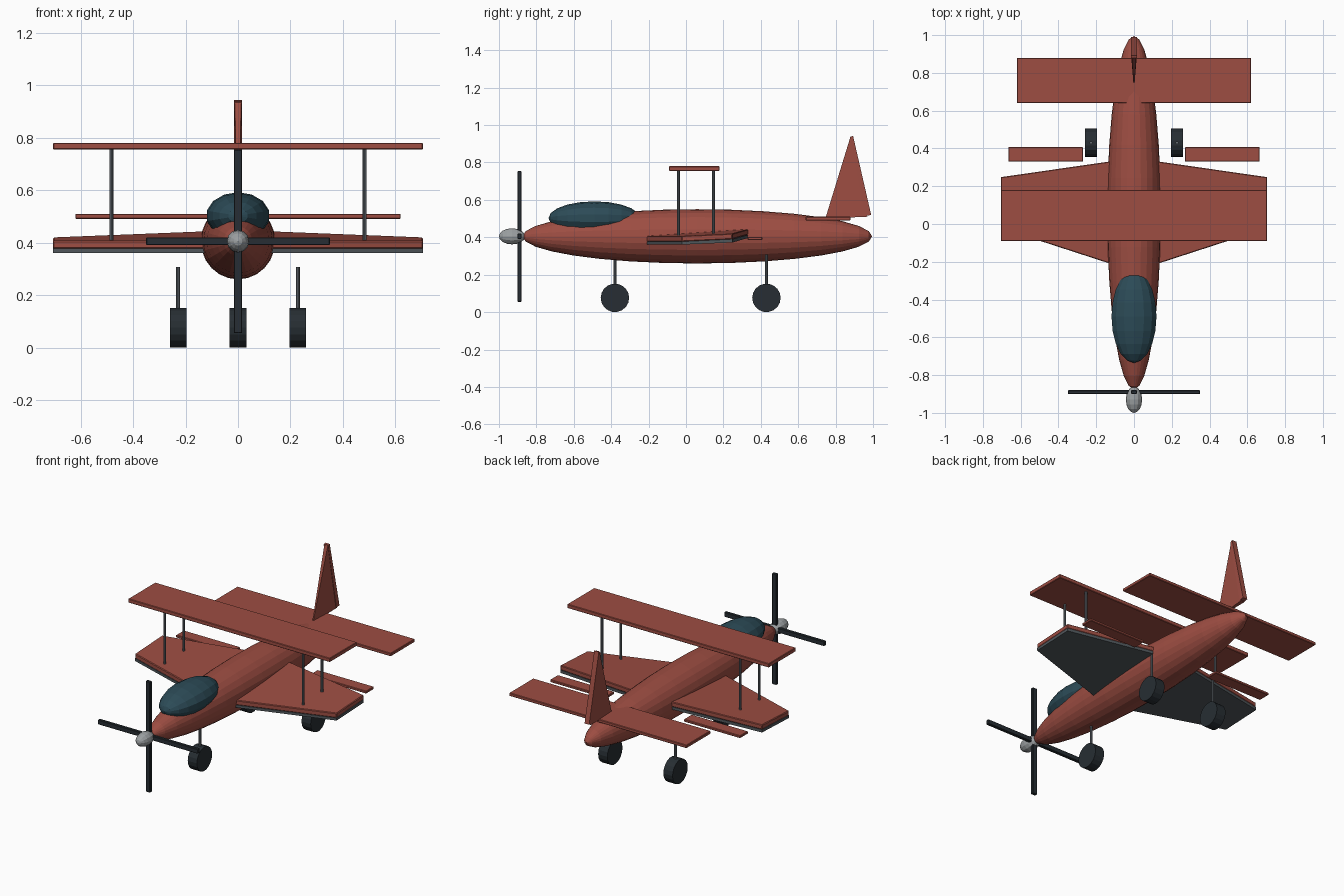
import bpy, bmesh
from math import pi
from mathutils import Matrix, Vector

if "Cube" in bpy.data.objects:
    bpy.data.objects.remove(bpy.data.objects["Cube"])


def material(name, rgb):
    m = bpy.data.materials.new(name)
    m.diffuse_color = (*rgb, 1)
    m.use_nodes = True
    m.node_tree.nodes["Principled BSDF"].inputs["Base Color"].default_value = m.diffuse_color
    return m


RED = material("red_paint", (0.34, 0.075, 0.055))
GLASS = material("dark_glass", (0.025, 0.07, 0.095))
RUBBER = material("black", (0.02, 0.027, 0.033))
STEEL = material("steel", (0.13, 0.15, 0.17))
UNDER = material("underside_grey", (0.08, 0.095, 0.105))
SPIN = material("spinner_grey", (0.33, 0.35, 0.36))


def finish(name, bm, mat, bevel=0):
    bmesh.ops.recalc_face_normals(bm, faces=bm.faces)
    me = bpy.data.meshes.new(name)
    bm.to_mesh(me)
    bm.free()
    ob = bpy.data.objects.new(name, me)
    bpy.context.collection.objects.link(ob)
    me.materials.append(mat)
    if bevel:
        mod = ob.modifiers.new("bevel", 'BEVEL')
        mod.width, mod.segments = bevel, 1
    return ob


def ellipsoid(name, centre, radii, seg, rings, mat):
    # sphere with its poles along y
    bm = bmesh.new()
    bmesh.ops.create_uvsphere(bm, u_segments=seg, v_segments=rings, radius=1)
    bm.transform(Matrix.Translation(centre) @ Matrix.Diagonal((*radii, 1))
                 @ Matrix.Rotation(pi / 2, 4, 'X'))
    return finish(name, bm, mat)


def box(name, lo, hi, mat, bevel=0.003):
    lo, hi = Vector(lo), Vector(hi)
    bm = bmesh.new()
    bmesh.ops.create_cube(bm, size=1)
    bm.transform(Matrix.Translation((lo + hi) / 2) @ Matrix.Diagonal((*(hi - lo), 1)))
    return finish(name, bm, mat, bevel)


def cylinder(name, centre, r, length, mat, seg, axis='Z'):
    bm = bmesh.new()
    bmesh.ops.create_cone(bm, cap_ends=True, segments=seg, radius1=r, radius2=r, depth=length)
    rot = Matrix.Rotation(pi / 2, 4, 'Y') if axis == 'X' else Matrix()
    bm.transform(Matrix.Translation(centre) @ rot)
    return finish(name, bm, mat)


def loft(name, a, b, mat, bevel=0):
    # closed solid between two matching outlines
    bm = bmesh.new()
    va, vb = [[bm.verts.new(p) for p in ring] for ring in (a, b)]
    bm.faces.new(va)
    bm.faces.new(vb)
    n = len(va)
    for i in range(n):
        j = (i + 1) % n
        bm.faces.new((va[i], va[j], vb[j], vb[i]))
    return finish(name, bm, mat, bevel)


# body, canopy and propeller
ellipsoid("fuselage", (0, 0.06, 0.405), (0.142, 0.935, 0.145), 24, 16, RED)
ellipsoid("canopy", (0, -0.49, 0.502), (0.122, 0.245, 0.09), 14, 10, GLASS)
ellipsoid("spinner", (0, -0.93, 0.405), (0.043, 0.07, 0.043), 12, 8, SPIN)
box("propeller_vertical", (-0.016, -0.90, 0.055), (0.016, -0.88, 0.755), RUBBER)
box("propeller_horizontal", (-0.35, -0.90, 0.39), (0.35, -0.88, 0.42), RUBBER)

# upper wing and tailplane
box("upper_wing", (-0.705, -0.09, 0.755), (0.705, 0.18, 0.78), RED)
box("tailplane", (-0.62, 0.64, 0.49), (0.62, 0.88, 0.51), RED)

# fin wedge with the rudder bar along its rear edge
fin = lambda s: [(s * 0.003, 0.745, 0.50), (s * 0.013, 0.97, 0.51),
                 (s * 0.015, 0.89, 0.94), (s * 0.012, 0.88, 0.94)]
loft("fin", fin(-1), fin(1), RED)
rudder = lambda x: [(x, 0.96, 0.513), (x, 0.99, 0.52), (x, 0.893, 0.943), (x, 0.878, 0.935)]
loft("rudder", rudder(-0.016), rudder(0.016), RED)

for side, s in (("left", -1), ("right", 1)):
    # swept lower wing: red plate over a grey underside
    # corners: root front, root rear, tip rear, tip front
    plan = [(0.08, -0.225), (0.08, 0.338), (0.705, 0.248), (0.705, -0.022)]

    def sheet(heights):
        return [(s * x, y, z) for (x, y), z in zip(plan, heights)]

    top = sheet((0.407, 0.445, 0.42, 0.407))
    mid = sheet((0.377, 0.415, 0.39, 0.377))
    loft("lower_wing_" + side, top, mid, RED, 0.004)
    low = sheet((0.361, 0.398, 0.372, 0.361))
    loft("wing_underside_" + side, mid, low, UNDER)
    # aileron
    xs = sorted((s * 0.27, s * 0.665))
    box("aileron_" + side, (xs[0], 0.33, 0.385), (xs[1], 0.408, 0.401), RED)
    # wing struts
    for end, y in (("front", -0.04), ("rear", 0.148)):
        cylinder(f"wing_strut_{end}_{side}", (s * 0.483, y, 0.58), 0.008, 0.37, STEEL, 10)
    # rear landing gear
    cylinder("rear_leg_" + side, (s * 0.228, 0.43, 0.195), 0.008, 0.225, STEEL, 10)
    cylinder("rear_wheel_" + side, (s * 0.228, 0.43, 0.076), 0.076, 0.064, RUBBER, 18, 'X')

# nose landing gear
cylinder("nose_leg", (0, -0.38, 0.19), 0.008, 0.22, STEEL, 10)
cylinder("nose_wheel", (0, -0.38, 0.076), 0.076, 0.064, RUBBER, 18, 'X')
